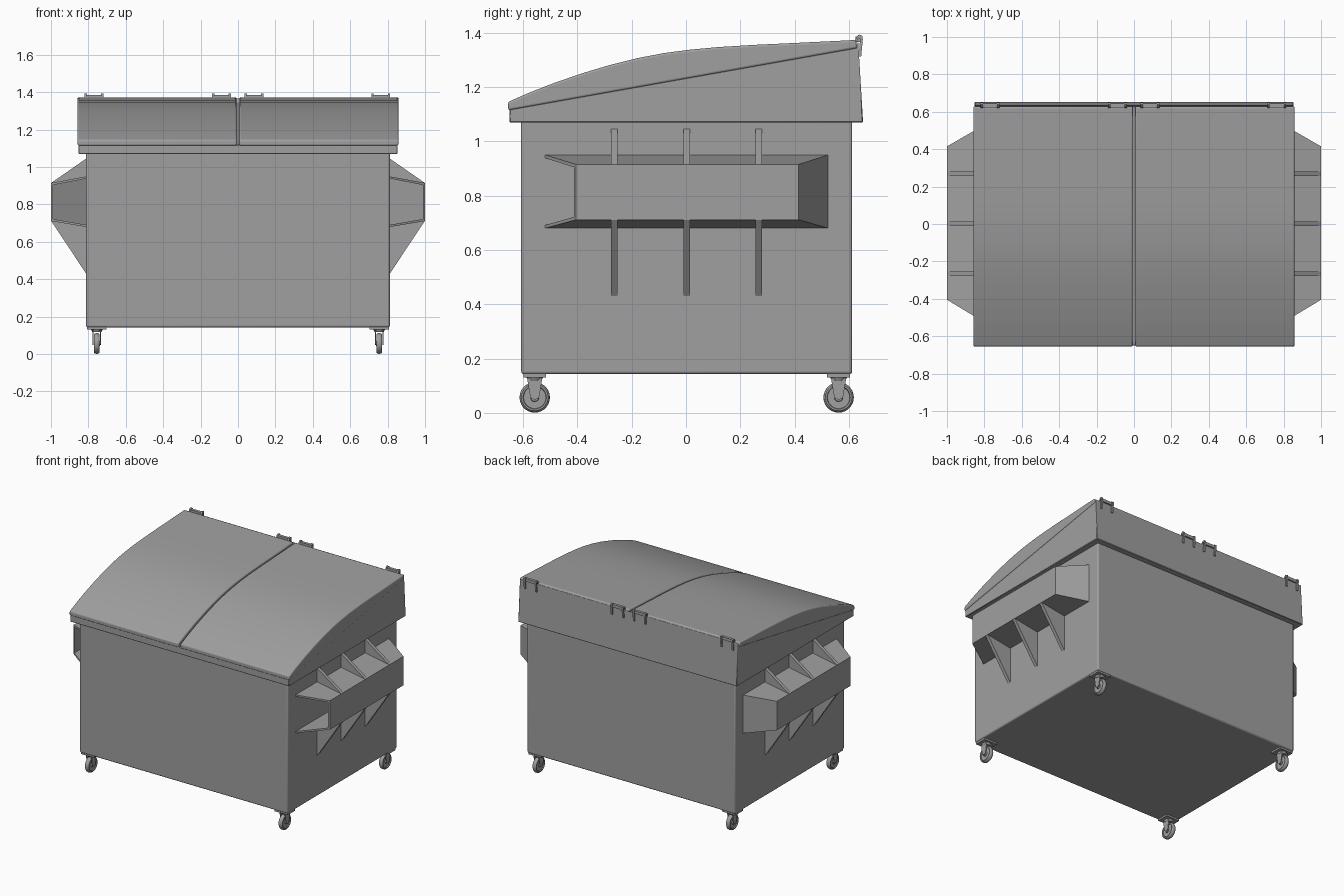
import bpy, bmesh
from math import pi, radians
from mathutils import Matrix, Vector

cube = bpy.data.objects.get("Cube")
if cube:
    bpy.data.objects.remove(cube)

GREY = (0.35, 0.35, 0.35, 1)
steel = bpy.data.materials.new("grey steel")
steel.use_nodes = True
steel.diffuse_color = GREY
steel.node_tree.nodes["Principled BSDF"].inputs["Base Color"].default_value = GREY


def finish(name, bm, bevel=0.0, segments=2, smooth=True):
    bmesh.ops.recalc_face_normals(bm, faces=bm.faces[:])
    mesh = bpy.data.meshes.new(name)
    bm.to_mesh(mesh)
    bm.free()
    mesh.materials.append(steel)
    obj = bpy.data.objects.new(name, mesh)
    bpy.context.collection.objects.link(obj)
    if bevel:
        mod = obj.modifiers.new("soft edges", "BEVEL")
        mod.width, mod.segments = bevel, segments
        mod.limit_method, mod.angle_limit = "ANGLE", radians(35)
    if smooth:
        bpy.ops.object.select_all(action="DESELECT")
        obj.select_set(True)
        bpy.context.view_layer.objects.active = obj
        bpy.ops.object.shade_smooth_by_angle(angle=radians(35))
    return obj


def add_box(bm, x0, x1, y0, y1, z0, z1):
    size = Matrix.Diagonal((x1 - x0, y1 - y0, z1 - z0, 1))
    centre = Matrix.Translation(((x0 + x1) / 2, (y0 + y1) / 2, (z0 + z1) / 2))
    return bmesh.ops.create_cube(bm, size=1, matrix=centre @ size)["verts"]


def add_prism(bm, points, direction):
    """Extrude a closed loop of 3D points along a direction."""
    face = bm.faces.new([bm.verts.new(p) for p in points])
    out = bmesh.ops.extrude_face_region(bm, geom=[face])["geom"]
    # the starting face stays as the closing cap
    if not face.is_valid:
        bm.faces.new([v for v in bm.verts[-2 * len(points):-len(points)]])
    moved = [g for g in out if isinstance(g, bmesh.types.BMVert)]
    bmesh.ops.translate(bm, verts=moved, vec=direction)


def side_prism(bm, profile, x0, x1):
    add_prism(bm, [(x0, y, z) for y, z in profile], (x1 - x0, 0, 0))


# Main bin
bm = bmesh.new()
add_box(bm, -0.812, 0.812, -0.607, 0.612, 0.143, 1.09)
finish("bin_body", bm, 0.01, 3)

# Wedge-shaped collar under the lids, with its leaning back panel
bm = bmesh.new()
side_prism(bm, [(-0.65, 1.07), (0.652, 1.07), (0.634, 1.368),
                (0.626, 1.345), (-0.65, 1.118)], -0.853, 0.853)
finish("lid_collar", bm, 0.003, 1)

# Two curved lids with a narrow gap between them
LID = [(-0.655, 1.114), (-0.655, 1.145), (-0.58, 1.178), (-0.48, 1.217),
       (-0.38, 1.251), (-0.28, 1.281), (-0.18, 1.306), (-0.08, 1.325),
       (0.02, 1.338), (0.12, 1.347), (0.25, 1.355), (0.4, 1.362),
       (0.625, 1.373), (0.632, 1.343)]
for side, name in ((1, "left_lid"), (-1, "right_lid")):
    bm = bmesh.new()
    side_prism(bm, LID, side * 0.007, side * 0.858)
    finish(name, bm, 0.008, 3)

# Hinges: two hooked straps joined by a bar
HOOK = [(0.618, 1.365), (0.63, 1.388), (0.638, 1.393), (0.65, 1.388),
        (0.651, 1.375), (0.645, 1.312), (0.636, 1.312), (0.641, 1.378),
        (0.634, 1.38), (0.628, 1.365)]
for i, x in enumerate((-0.77, -0.088, 0.085, 0.763)):
    bm = bmesh.new()
    for s in (-1, 1):
        side_prism(bm, HOOK, x + s * 0.038, x + s * 0.05)
    add_box(bm, x - 0.04, x + 0.04, 0.624, 0.644, 1.366, 1.386)
    finish(f"hinge_{i + 1}", bm)

for s, side in ((1, "left"), (-1, "right")):
    # Fork pocket: tapered box, open at the front end
    bm = bmesh.new()
    verts = add_box(bm, 0.80, 1.0, -0.526, 0.53, 0.678, 0.952)
    for v in verts:
        if v.co.x > 0.9:
            v.co.y = 0.415 if v.co.y > 0 else -0.405
            v.co.z = 0.915 if v.co.z > 0.8 else 0.711
    bm.normal_update()
    mouth = min(bm.faces, key=lambda f: f.calc_center_median().y)
    bmesh.ops.inset_individual(bm, faces=[mouth], thickness=0.017)
    inner = bmesh.ops.extrude_discrete_faces(bm, faces=[mouth])["faces"][0]
    for v in inner.verts:
        v.co.y *= -0.97
    bmesh.ops.scale(bm, vec=(s, 1, 1), verts=bm.verts[:])
    finish(f"{side}_fork_pocket", bm, smooth=False)

    # Triangular gussets above and below the pocket
    bm = bmesh.new()
    for y in (-0.265, 0.002, 0.268):
        for z_wall, z_tip, z_in in ((1.045, 0.915, 0.94), (0.43, 0.712, 0.69)):
            add_prism(bm, [(s * 0.80, y - 0.012, z_wall),
                           (s * 0.812, y - 0.012, z_wall),
                           (s * 0.999, y - 0.012, z_tip),
                           (s * 0.80, y - 0.012, z_in)], (0, 0.024, 0))
    finish(f"{side}_gussets", bm, smooth=False)

    # Casters: plate, swivel, fork and wheel
    for y, end in ((-0.557, "front"), (0.562, "rear")):
        x = s * 0.755
        bm = bmesh.new()
        add_box(bm, x - 0.052, x + 0.052, y - 0.042, y + 0.042, 0.131, 0.145)
        bmesh.ops.create_cone(bm, cap_ends=True, segments=20, radius1=0.024,
                              radius2=0.032, depth=0.016,
                              matrix=Matrix.Translation((x, y, 0.125)))
        for t in (-1, 1):
            side_prism(bm, [(y - 0.028, 0.128), (y + 0.028, 0.128),
                            (y + 0.016, 0.056), (y, 0.048), (y - 0.016, 0.056)],
                       x + t * 0.017, x + t * 0.022)
        finish(f"{side}_{end}_caster_fork", bm)

        bm = bmesh.new()
        profile = [(0, 0.016), (0.014, 0.016), (0.016, 0.009), (0.041, 0.009),
                   (0.043, 0.015), (0.049, 0.015), (0.054, 0.01), (0.056, 0)]
        profile += [(r, -w) for r, w in reversed(profile[:-1])]
        ring = [bm.verts.new((x + w, y, 0.057 + r)) for r, w in profile]
        edges = [bm.edges.new(pair) for pair in zip(ring, ring[1:])]
        bmesh.ops.spin(bm, geom=ring + edges, cent=(x, y, 0.057), axis=(1, 0, 0),
                       angle=2 * pi, steps=28, use_merge=True)
        bmesh.ops.remove_doubles(bm, verts=bm.verts[:], dist=0.0002)
        finish(f"{side}_{end}_wheel", bm)
